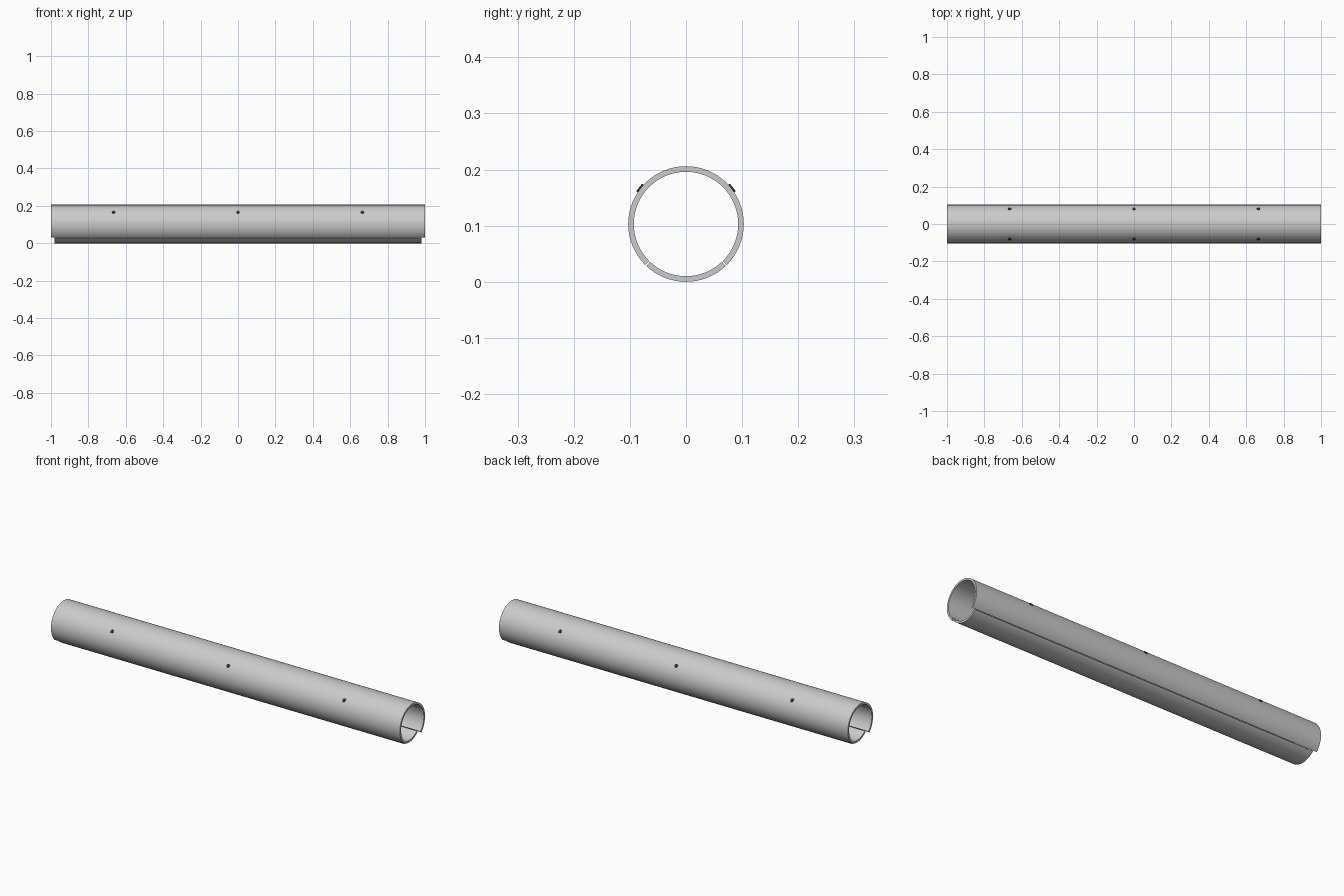
import bpy, bmesh
from math import sin, cos, radians
from mathutils import Matrix, Vector

if "Cube" in bpy.data.objects:
    bpy.data.objects.remove(bpy.data.objects["Cube"])

OUTER, INNER, AXIS_Z = 0.103, 0.093, 0.103


def material(name, rgb):
    mat = bpy.data.materials.new(name)
    mat.use_nodes = True
    mat.diffuse_color = (*rgb, 1)
    mat.node_tree.nodes["Principled BSDF"].inputs["Base Color"].default_value = (*rgb, 1)
    return mat


def finish(bm, name, mat):
    bmesh.ops.recalc_face_normals(bm, faces=bm.faces)
    mesh = bpy.data.meshes.new(name)
    bm.to_mesh(mesh)
    bm.free()
    mesh.materials.append(mat)
    obj = bpy.data.objects.new(name, mesh)
    bpy.context.collection.objects.link(obj)
    return obj


def shell(name, start, end, half_length, steps, mat):
    """Curved wall between two angles, extruded along x."""
    bm = bmesh.new()
    rows = []
    for i in range(steps + 1):
        a = radians(start + (end - start) * i / steps)
        rows.append([bm.verts.new((x, r * cos(a), AXIS_Z + r * sin(a)))
                     for x, r in ((-half_length, OUTER), (half_length, OUTER),
                                  (half_length, INNER), (-half_length, INNER))])
    for a, b in zip(rows, rows[1:]):
        for k in range(4):
            bm.faces.new((a[k], a[k - 1], b[k - 1], b[k]))
    bm.faces.new(rows[0])
    bm.faces.new(rows[-1])
    return finish(bm, name, mat)


grey = material("light grey", (0.6, 0.6, 0.6))
dark = material("dark grey", (0.04, 0.04, 0.04))

# Main tube wall, open underneath, and the slightly shorter lower cover
shell("tube_body", -45, 225, 1.0, 48, grey)
shell("lower_cover", 226.5, 313.5, 0.98, 16, grey)

# Three small screw heads along each upper flank
for side, label in ((-1, "front"), (1, "back")):
    for n, x in enumerate((-0.665, 0, 0.665)):
        out = Vector((0, side * cos(radians(38)), sin(radians(38))))
        place = (Matrix.Translation(Vector((x, 0, AXIS_Z)) + out * OUTER)
                 @ out.to_track_quat("Z", "Y").to_matrix().to_4x4())
        bm = bmesh.new()
        bmesh.ops.create_cone(bm, cap_ends=True, segments=12, radius1=0.01,
                              radius2=0.008, depth=0.006, matrix=place)
        finish(bm, f"{label}_screw_{n + 1}", dark)
